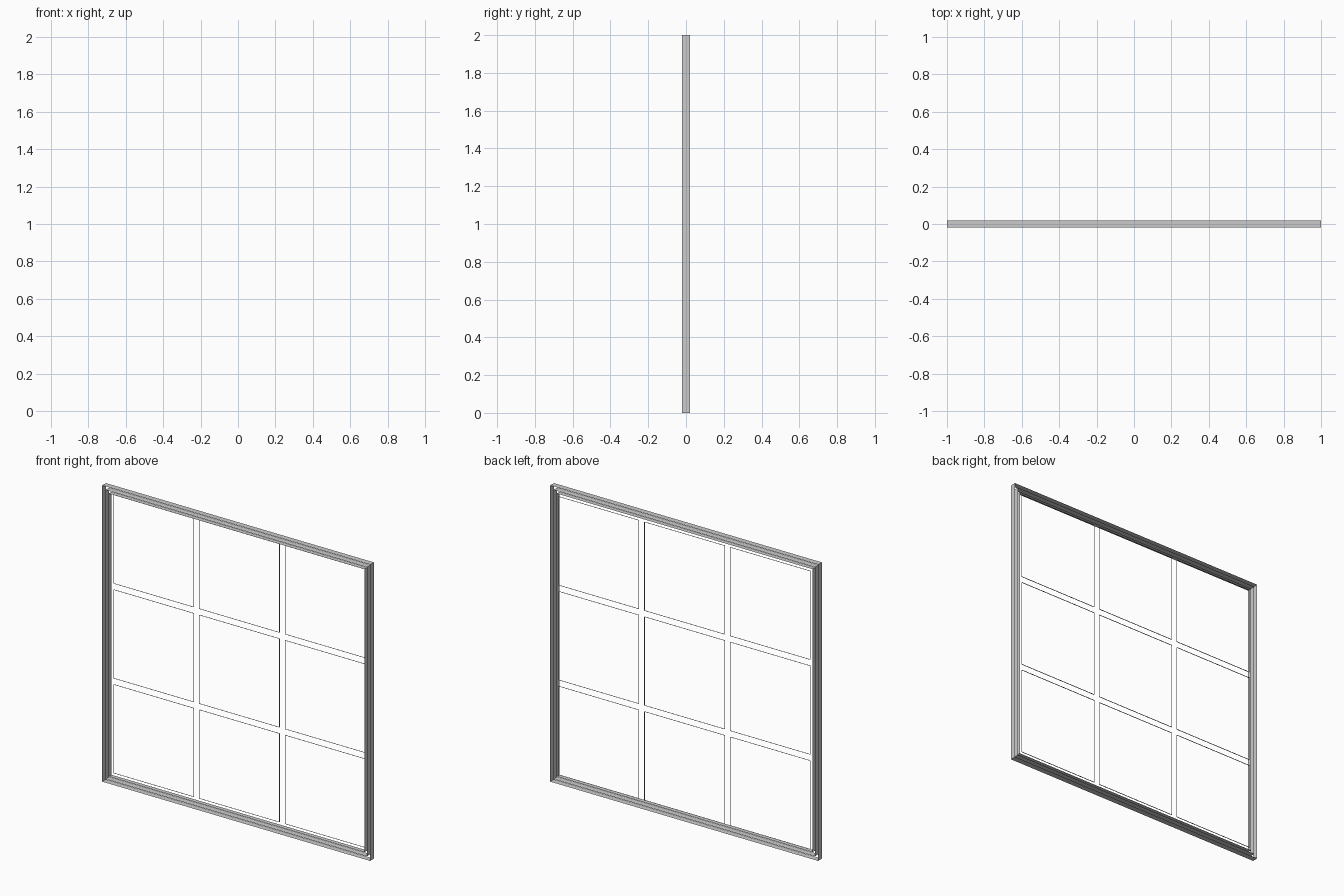
import bpy, bmesh

if "Cube" in bpy.data.objects:
    bpy.data.objects.remove(bpy.data.objects["Cube"])


def ring(bm, cx, cz, hx, hz, ys):
    """Open rectangular band: walls run along y, no front or back faces."""
    corners = [(-hx, -hz), (hx, -hz), (hx, hz), (-hx, hz)]
    loops = [[bm.verts.new((cx + x, y, cz + z)) for x, z in corners] for y in ys]
    for a, b in zip(loops, loops[1:]):
        for i in range(4):
            j = (i + 1) % 4
            bm.faces.new((a[i], a[j], b[j], b[i]))


def finish(bm, name):
    mesh = bpy.data.meshes.new(name)
    bm.to_mesh(mesh)
    bm.free()
    obj = bpy.data.objects.new(name, mesh)
    bpy.context.collection.objects.link(obj)


# Outer frame: nested open bands forming the stepped moulding
for name, half, ys in (
    ("outer_frame", 1.0, (-0.02, 0.02)),
    ("middle_frame", 0.976, (-0.02, 0.02)),
    ("inner_frame", 0.955, (-0.015, 0.015)),
):
    bm = bmesh.new()
    ring(bm, 0, 1, half, half, ys)
    finish(bm, name)

# Pane openings: three by three thin bands towards the back
PITCH, HALF = 0.64, 0.299
bm = bmesh.new()
for col in (-1, 0, 1):
    for row in (-1, 0, 1):
        ring(bm, col * PITCH, 1 + row * PITCH, HALF, HALF, (0.012, 0.019))
finish(bm, "pane_openings")
